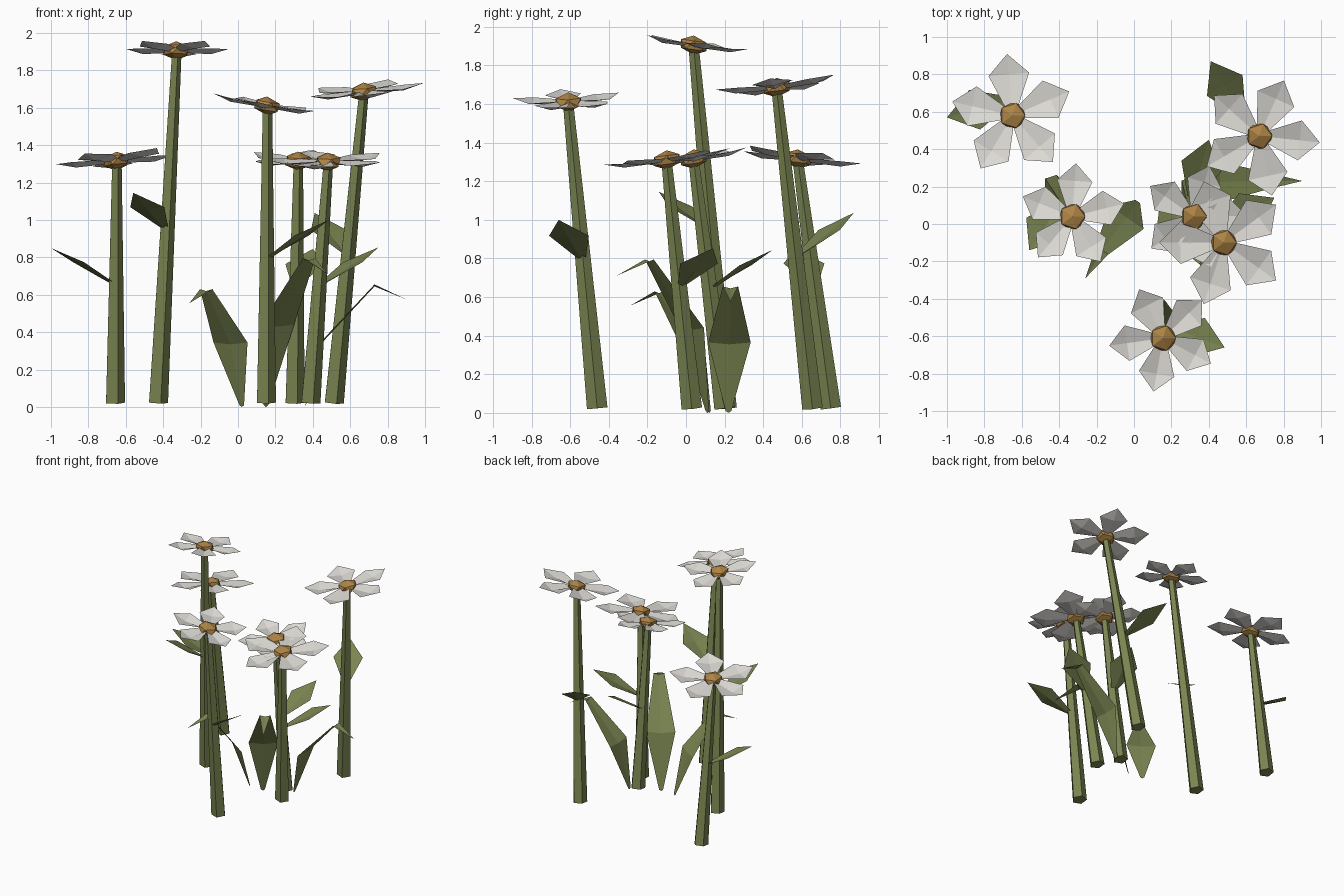
import bpy, bmesh
from math import sin, cos, radians, pi
from mathutils import Vector as V

if "Cube" in bpy.data.objects:
    bpy.data.objects.remove(bpy.data.objects["Cube"])


def material(name, rgb):
    m = bpy.data.materials.new(name)
    m.diffuse_color = (*rgb, 1)
    m.use_nodes = True
    m.node_tree.nodes["Principled BSDF"].inputs["Base Color"].default_value = m.diffuse_color
    return m


GREEN = material("leaf_green", (0.19, 0.23, 0.08))
PALE = material("petal_white", (0.72, 0.70, 0.66))
AMBER = material("centre_amber", (0.42, 0.23, 0.06))


def make(name, bm, mat):
    me = bpy.data.meshes.new(name)
    bm.to_mesh(me)
    bm.free()
    me.materials.append(mat)
    ob = bpy.data.objects.new(name, me)
    bpy.context.collection.objects.link(ob)
    return ob


def blade(bm, spine, widths, side, fold):
    """Strip folded along its spine; zero width gives a point."""
    rows = []
    for p, w in zip(spine, widths):
        c = bm.verts.new(p)
        if w:
            up = V((0, 0, fold))
            rows.append((bm.verts.new(p + side * w + up), c, bm.verts.new(p - side * w + up)))
        else:
            rows.append((c, c, c))
    for a, b in zip(rows, rows[1:]):
        for i in (0, 1):
            loop = list(dict.fromkeys((a[i], a[i + 1], b[i + 1], b[i])))
            bm.faces.new(loop)


def across(d):
    return V((-d.y, d.x, 0)).normalized()


def stem(name, base, top):
    # tapered five-sided tube, ends square to its axis
    bm = bmesh.new()
    q = V((0, 0, 1)).rotation_difference(top - base)
    rings = []
    for p, r in ((base, 0.056), (top, 0.028)):
        rings.append([bm.verts.new(p + q @ V((r * cos(2 * pi * k / 5), r * sin(2 * pi * k / 5), 0)))
                      for k in range(5)])
    lo, hi = rings
    for k in range(5):
        j = (k + 1) % 5
        bm.faces.new((lo[k], lo[j], hi[j], hi[k]))
    bm.faces.new(lo[::-1])
    bm.faces.new(hi)
    make(name, bm, GREEN)


def flower_head(name, c, length, phase, up_dir, slope):
    # five creased petals on a slightly tipped plane
    bm = bmesh.new()
    for k in range(5):
        a = radians(phase + 72 * k)
        d = V((cos(a), sin(a), 0))
        spine = [d * 0.04, d * length * 0.67, d * length + V((0, 0, 0.03))]
        blade(bm, spine, (0.032, length * 0.33, 0), across(d), 0.018)
    u = V((cos(radians(up_dir)), sin(radians(up_dir)), 0))
    for v in bm.verts:
        v.co.z += slope * v.co.dot(u)
        v.co += c
    make(name + "_petals", bm, PALE)
    # faceted centre
    bm = bmesh.new()
    bmesh.ops.create_icosphere(bm, subdivisions=1, radius=0.077)
    for v in bm.verts:
        v.co.z = v.co.z * 0.65 + slope * v.co.dot(u)
        v.co += c + V((0, 0, 0.01))
    make(name + "_centre", bm, AMBER)


def stem_leaf(name, base, tip):
    bm = bmesh.new()
    d = tip - base
    blade(bm, [base, base + d * 0.57, tip], (0.015, 0.11, 0), across(d), 0.012)
    make(name, bm, GREEN)


def ground_leaf(name, pts):
    bm = bmesh.new()
    pts = [V(p) for p in pts]
    blade(bm, pts, (0.015, 0.11, 0.04, 0), across(pts[-1] - pts[0]), 0.01)
    make(name, bm, GREEN)


# stem base xy, head xyz, petal length, petal phase, raised direction, slope, leaf base, leaf tip
FLOWERS = [
    ((-0.66, 0.75), (-0.65, 0.58, 1.305), 0.33, 95, 305, 0.15, (-0.655, 0.665, 0.645), (-1.0, 0.57, 0.85)),
    ((-0.43, 0.21), (-0.33, 0.04, 1.895), 0.285, 86, 266, 0.14, (-0.385, 0.12, 0.94), (-0.56, -0.14, 1.145)),
    ((0.30, 0.20), (0.32, 0.04, 1.305), 0.285, 73, 95, 0.15, (0.305, 0.12, 0.63), (0.40, 0.45, 0.845)),
    ((0.385, 0.03), (0.48, -0.10, 1.30), 0.345, 36, 85, 0.13, (0.43, -0.03, 0.64), (0.75, 0.14, 0.853)),
    ((0.51, 0.655), (0.67, 0.47, 1.675), 0.325, 66, 50, 0.15, (0.585, 0.57, 0.80), (0.41, 0.87, 1.037)),
    ((0.147, -0.46), (0.155, -0.61, 1.60), 0.29, 116, 170, 0.17, (0.15, -0.535, 0.78), (0.485, -0.66, 1.0)),
]
for i, (b, h, length, phase, up, slope, lb, lt) in enumerate(FLOWERS, 1):
    stem(f"stem_{i}", V((*b, 0.024)), V(h))
    flower_head(f"flower_{i}", V(h), length, phase, up, slope)
    stem_leaf(f"stem_leaf_{i}", V(lb), V(lt))

# three broad arching leaves from the ground
ground_leaf("ground_leaf_1", [(0.02, 0.12, 0), (-0.04, 0.035, 0.335), (-0.17, -0.14, 0.62), (-0.26, -0.29, 0.555)])
ground_leaf("ground_leaf_2", [(0.36, 0.22, 0), (0.46, 0.225, 0.355), (0.73, 0.23, 0.645), (0.90, 0.23, 0.575)])
ground_leaf("ground_leaf_3", [(0.15, 0.11, 0), (0.21, 0.03, 0.43), (0.38, -0.19, 0.785), (0.48, -0.36, 0.71)])
